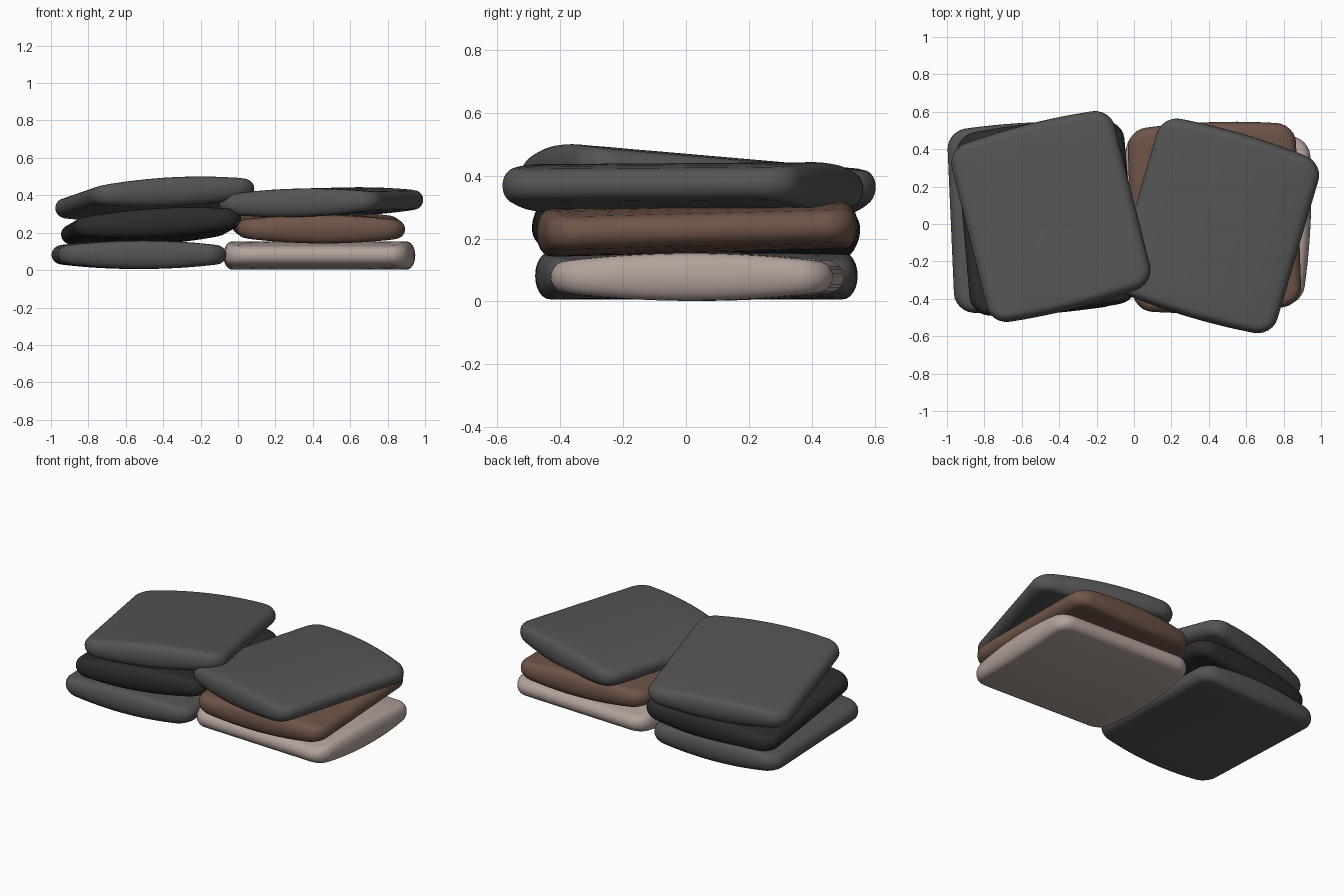
import bpy, bmesh
from math import sin, cos, pi, radians
from mathutils import Matrix, Vector

if "Cube" in bpy.data.objects:
    bpy.data.objects.remove(bpy.data.objects["Cube"])

HX, HY, HZ = 0.45, 0.51, 0.076   # cushion half sizes
CORNER, RIM = 0.10, 0.05         # plan corner radius, rim rounding depth


def material(name, rgb):
    m = bpy.data.materials.new(name)
    m.diffuse_color = (*rgb, 1)
    m.use_nodes = True
    m.node_tree.nodes["Principled BSDF"].inputs["Base Color"].default_value = m.diffuse_color
    return m


def outline(inset):
    """Rounded rectangle, counter-clockwise, with subdivided straight sides."""
    r = CORNER - inset
    corners = []
    for k, (sx, sy) in enumerate([(1, 1), (-1, 1), (-1, -1), (1, -1)]):
        c = Vector((sx * (HX - CORNER), sy * (HY - CORNER)))
        corners.append([c + r * Vector((cos(a), sin(a)))
                        for a in [(k + j / 6) * pi / 2 for j in range(7)]])
    pts = []
    for k in range(4):
        pts += corners[k]
        a, b = corners[k][-1], corners[(k + 1) % 4][0]
        pts += [a.lerp(b, j / 10) for j in range(1, 10)]
    return pts


def shaped(p, z):
    """Thin the pad towards its x ends and bow its y sides."""
    u = (p.x / HX) ** 2
    return (p.x, p.y * (1 - 0.055 * u), z * (1 - 0.4 * u))


def cushion(name, mat, loc, spin, sx=0.0, sy=0.0):
    """spin in degrees about z; sx, sy are slopes of the pad along x and y."""
    layers = []
    inner = outline(RIM)
    for f in (0.25, 0.5, 0.75):
        layers.append(([p * f for p in inner], HZ))
    for j in range(13):
        a = pi / 2 - j * pi / 12
        c = abs(cos(a)) ** 0.85
        layers.append((outline(RIM * (1 - c)), HZ * sin(a)))
    for f in (0.75, 0.5, 0.25):
        layers.append(([p * f for p in inner], -HZ))

    bm = bmesh.new()
    rings = [[bm.verts.new(shaped(p, z)) for p in pts] for pts, z in layers]
    n = len(inner)
    for r0, r1 in zip(rings, rings[1:]):
        for i in range(n):
            j = (i + 1) % n
            bm.faces.new((r0[i], r1[i], r1[j], r0[j]))
    for ring, z in ((rings[0], HZ), (rings[-1], -HZ)):
        mid = bm.verts.new((0, 0, z))
        for i in range(n):
            bm.faces.new((mid, ring[i], ring[(i + 1) % n]))
    bmesh.ops.recalc_face_normals(bm, faces=bm.faces)
    for f in bm.faces:
        f.smooth = True
    me = bpy.data.meshes.new(name)
    bm.to_mesh(me)
    bm.free()
    me.materials.append(mat)
    ob = bpy.data.objects.new(name, me)
    bpy.context.collection.objects.link(ob)
    ob.matrix_world = (Matrix.Translation(loc) @ Matrix.Rotation(sy, 4, 'X')
                       @ Matrix.Rotation(-sx, 4, 'Y')
                       @ Matrix.Rotation(radians(spin), 4, 'Z'))
    return ob


grey = material("grey_fabric", (0.09, 0.09, 0.09))
black = material("black_fabric", (0.025, 0.025, 0.025))
brown = material("brown_fabric", (0.16, 0.09, 0.065))
beige = material("beige_fabric", (0.45, 0.36, 0.33))

# left stack
cushion("left_bottom_cushion", grey, (-0.53, 0.033, 0.082), 2.5)
cushion("left_middle_cushion", black, (-0.465, 0.032, 0.232), 5, 0.06, -0.045)
cushion("left_top_cushion", grey, (-0.445, 0.04, 0.383), 14, 0.065, -0.07)

# right stack
cushion("right_bottom_cushion", beige, (0.435, 0.035, 0.078), 87.5)
cushion("right_middle_cushion", brown, (0.43, 0.035, 0.23), 2, -0.005, 0.025)
cushion("right_top_cushion", grey, (0.445, -0.01, 0.363), -16.5, 0.025, 0.0)
